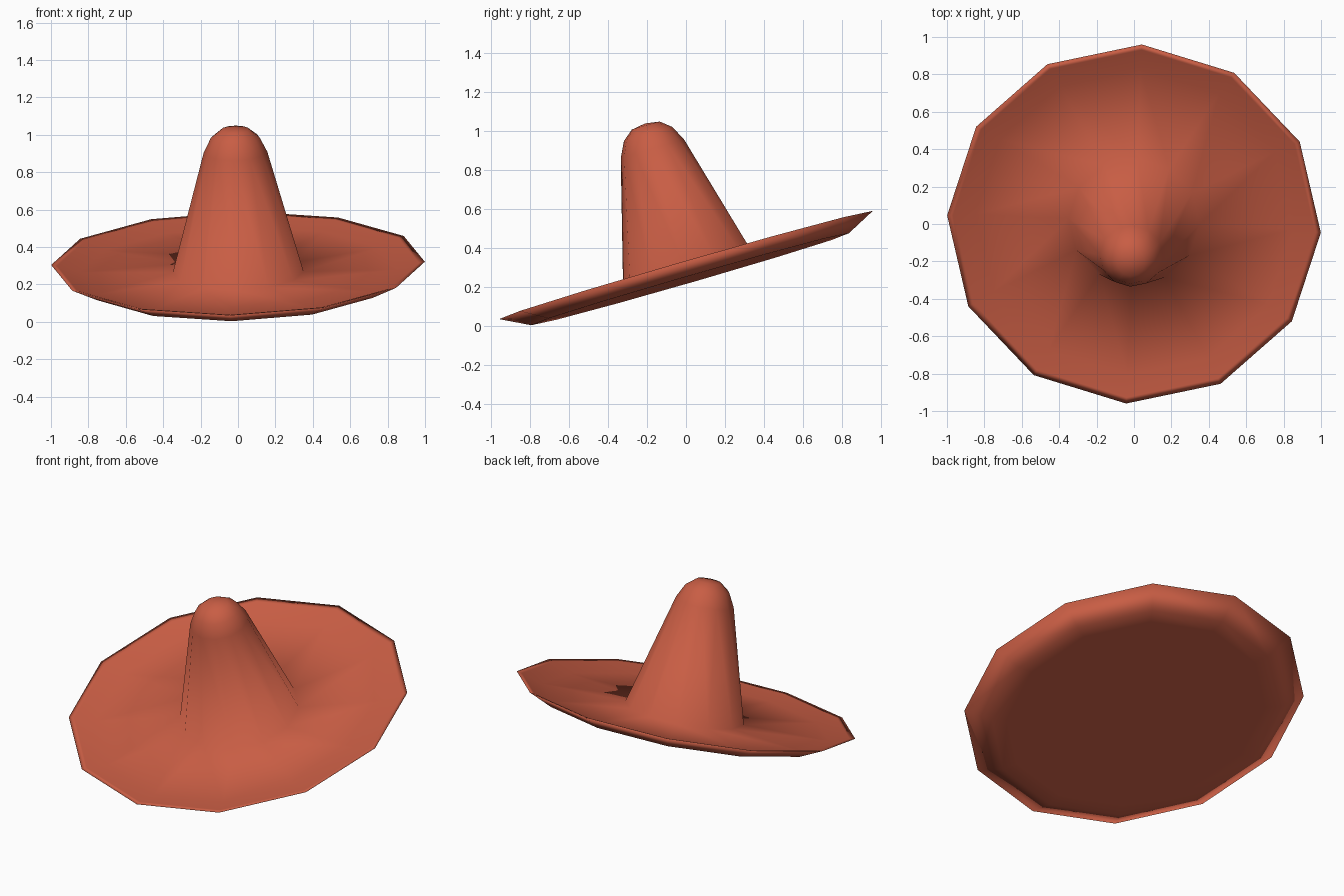
import bpy
import bmesh
from math import radians, tau
from mathutils import Matrix, Vector

cube = bpy.data.objects.get("Cube")
if cube:
    bpy.data.objects.remove(cube, do_unlink=True)

SIDES = 12

# Terracotta felt
felt = bpy.data.materials.new("terracotta_felt")
felt.use_nodes = True
colour = (0.58, 0.11, 0.058, 1.0)
felt.diffuse_color = colour
bsdf = next(n for n in felt.node_tree.nodes if n.type == 'BSDF_PRINCIPLED')
bsdf.inputs["Base Color"].default_value = colour
bsdf.inputs["Roughness"].default_value = 0.9

# Half section (radius, height), from crown tip over the brim to the underside
profile = [
    (0.0, 0.757), (0.075, 0.745), (0.13, 0.70), (0.17, 0.62),   # domed crown
    (0.35, -0.048),                                             # crown base
    (0.85, -0.043), (0.968, -0.006), (1.0, 0.0),                # brim and lip
    (0.85, -0.076), (0.76, -0.076), (0.0, -0.076),              # underside
]

# Revolve the section into a twelve-sided hat
bm = bmesh.new()
verts = [bm.verts.new((r, 0, z)) for r, z in profile]
edges = [bm.edges.new(pair) for pair in zip(verts, verts[1:])]
bmesh.ops.spin(bm, geom=verts + edges, cent=(0, 0, 0), axis=(0, 0, 1),
               angle=tau, steps=SIDES, use_duplicate=False)
bmesh.ops.remove_doubles(bm, verts=bm.verts, dist=0.0005)
bmesh.ops.dissolve_degenerate(bm, edges=bm.edges, dist=0.0001)
bmesh.ops.recalc_face_normals(bm, faces=bm.faces)

# Tilt the hat forward, with a slight sideways lean
tilt = (Matrix.Translation(Vector((0, 0, 0.3125)))
        @ Matrix.Rotation(radians(-1.26), 4, 'Y')
        @ Matrix.Rotation(radians(16.1), 4, 'X')
        @ Matrix.Rotation(radians(-2.75), 4, 'Z'))
bm.transform(tilt)
for face in bm.faces:
    face.smooth = True

mesh = bpy.data.meshes.new("wide_brim_hat")
bm.to_mesh(mesh)
bm.free()
mesh.materials.append(felt)
hat = bpy.data.objects.new("wide_brim_hat", mesh)
bpy.context.collection.objects.link(hat)
